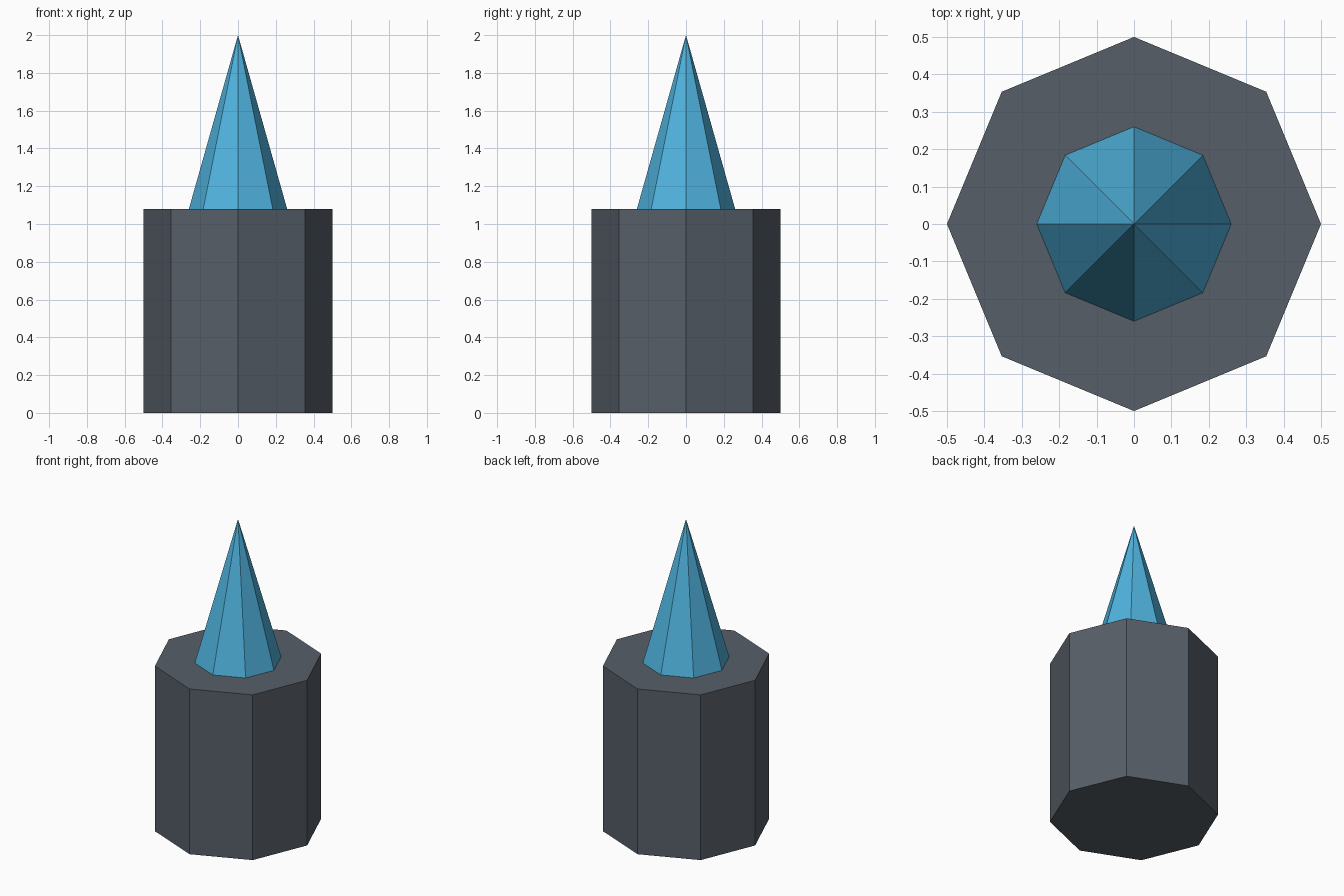
import bpy

if "Cube" in bpy.data.objects:
    bpy.data.objects.remove(bpy.data.objects["Cube"])

SIDES = 8
BODY_TOP = 1.08
TIP = 2.0


def material(name, rgb):
    mat = bpy.data.materials.new(name)
    mat.diffuse_color = (*rgb, 1.0)
    mat.use_nodes = True
    mat.node_tree.nodes["Principled BSDF"].inputs["Base Color"].default_value = mat.diffuse_color
    return mat


def tapered_part(name, r_bottom, r_top, z_bottom, z_top, mat):
    """Flat-sided upright cone or prism between two heights, with corners on the axes."""
    bpy.ops.mesh.primitive_cone_add(
        vertices=SIDES, radius1=r_bottom, radius2=r_top,
        depth=z_top - z_bottom, location=(0, 0, (z_bottom + z_top) / 2))
    part = bpy.context.object
    part.name = name
    part.data.materials.append(mat)
    return part


slate = material("slate grey", (0.095, 0.114, 0.138))
blue = material("sky blue", (0.08, 0.45, 0.73))

# Octagonal body
tapered_part("body", 0.5, 0.5, 0.0, BODY_TOP, slate)

# Pointed spike standing on the body
tapered_part("spike", 0.26, 0.0, BODY_TOP, TIP, blue)
